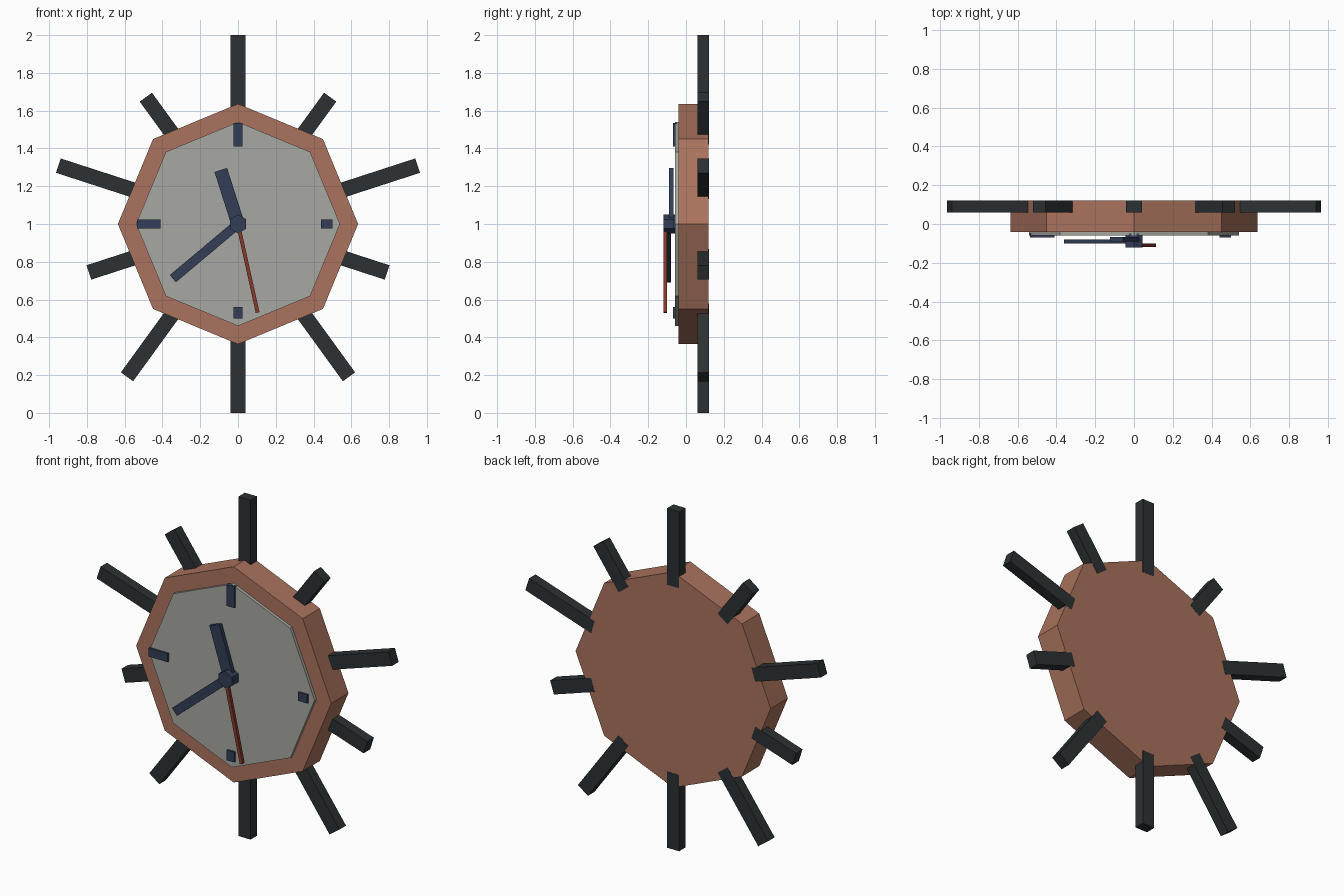
import bpy
import bmesh
from math import cos, sin, radians, tau

if "Cube" in bpy.data.objects:
    bpy.data.objects.remove(bpy.data.objects["Cube"])

CENTRE_Z = 1.0


def material(name, rgb):
    m = bpy.data.materials.new(name)
    m.diffuse_color = (*rgb, 1)
    m.use_nodes = True
    m.node_tree.nodes["Principled BSDF"].inputs["Base Color"].default_value = m.diffuse_color
    return m


WOOD = material("wood", (0.40, 0.17, 0.11))
DIAL = material("dial", (0.39, 0.39, 0.36))
DARK = material("dark_metal", (0.025, 0.031, 0.034))
BLUE = material("blue", (0.032, 0.048, 0.095))
RED = material("red", (0.24, 0.04, 0.025))


def prism(name, outline, y0, y1, mat):
    """Extrude an x/z outline (relative to the clock centre) from y0 to y1."""
    bm = bmesh.new()
    face = bm.faces.new([bm.verts.new((x, y0, z + CENTRE_Z)) for x, z in outline])
    ext = bmesh.ops.extrude_face_region(bm, geom=[face])["geom"]
    moved = [g for g in ext if isinstance(g, bmesh.types.BMVert)]
    bmesh.ops.translate(bm, verts=moved, vec=(0, y1 - y0, 0))
    bmesh.ops.recalc_face_normals(bm, faces=bm.faces)
    mesh = bpy.data.meshes.new(name)
    bm.to_mesh(mesh)
    bm.free()
    mesh.materials.append(mat)
    obj = bpy.data.objects.new(name, mesh)
    bpy.context.collection.objects.link(obj)
    return obj


def disc(name, sides, radius, y0, y1, mat):
    """Regular polygon with one corner pointing up."""
    pts = [(radius * sin(tau * i / sides), radius * cos(tau * i / sides)) for i in range(sides)]
    return prism(name, pts, y0, y1, mat)


def bar(name, angle, r0, r1, width, y0, y1, mat):
    """Radial bar at an angle in degrees, counter-clockwise from +x."""
    c, s, h = cos(radians(angle)), sin(radians(angle)), width / 2
    pts = [(r * c - t * s, r * s + t * c) for r, t in ((r0, -h), (r1, -h), (r1, h), (r0, h))]
    return prism(name, pts, y0, y1, mat)


# Case and dial
disc("case", 8, 0.636, -0.04, 0.12, WOOD)
disc("dial_face", 8, 0.54, -0.058, -0.03, DIAL)

# Sunburst rays, symmetric left and right
for angle, tip in ((90, 1.0), (54, 0.83), (18, 1.0), (-18, 0.83), (-54, 1.0), (-90, 1.0)):
    for a in sorted({angle, 180 - angle} if abs(angle) != 90 else {angle}):
        bar(f"ray_{a}", a, 0.55, tip, 0.08, 0.06, 0.1205, DARK)

# Hour markers
for name, angle, r0, r1 in (("twelve", 90, 0.41, 0.535), ("three", 0, 0.44, 0.50),
                            ("six", -90, 0.44, 0.50), ("nine", 180, 0.41, 0.535)):
    bar(f"marker_{name}", angle, r0, r1, 0.05, -0.07, -0.05, BLUE)

# Hands and hub
bar("hour_hand", 107.7, 0, 0.30, 0.07, -0.09, -0.067, BLUE)
bar("minute_hand", 220, 0, 0.45, 0.05, -0.10, -0.08, BLUE)
bar("second_hand", -77.5, 0, 0.48, 0.02, -0.119, -0.10, RED)
disc("hub", 6, 0.05, -0.12, -0.05, BLUE)
